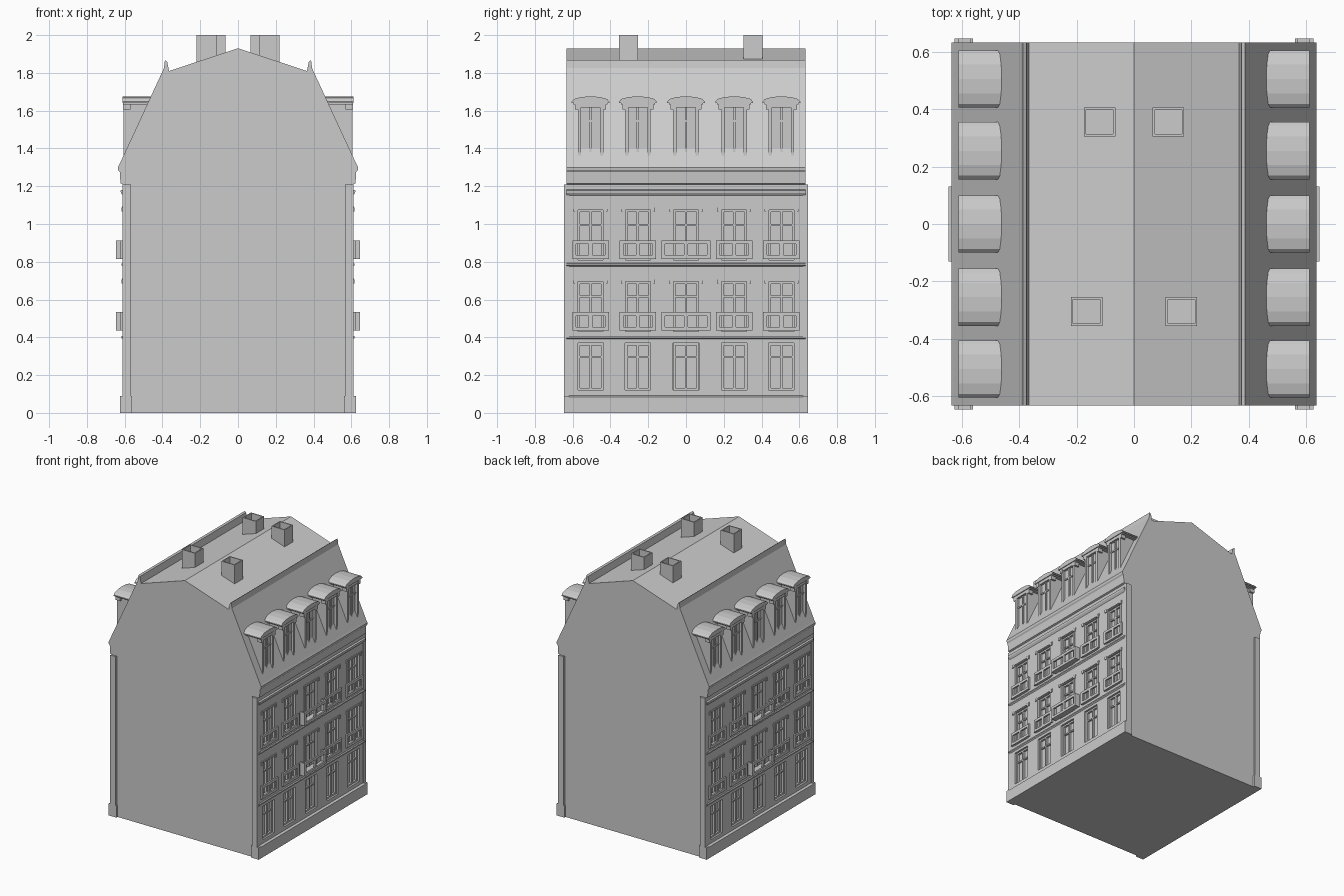
import bpy, bmesh, math

cube = bpy.data.objects.get("Cube")
if cube:
    bpy.data.objects.remove(cube, do_unlink=True)

stone = bpy.data.materials.new("pale_grey_stone")
stone.use_nodes = True
grey = (0.6, 0.6, 0.6, 1)
stone.diffuse_color = grey
stone.node_tree.nodes["Principled BSDF"].inputs["Base Color"].default_value = grey

SIDES = (1, -1)
BAYS = [-0.505, -0.255, 0, 0.255, 0.505]
FLOORS = [0.40, 0.78]


def finish(name, bm):
    bmesh.ops.recalc_face_normals(bm, faces=bm.faces)
    mesh = bpy.data.meshes.new(name)
    bm.to_mesh(mesh)
    bm.free()
    mesh.materials.append(stone)
    obj = bpy.data.objects.new(name, mesh)
    bpy.context.collection.objects.link(obj)
    return obj


def prism(bm, points, offset):
    """Extrude a closed outline along an offset."""
    face = bm.faces.new([bm.verts.new(p) for p in points])
    new = bmesh.ops.extrude_face_region(bm, geom=[face])["geom"]
    verts = [v for v in new if isinstance(v, bmesh.types.BMVert)]
    bmesh.ops.translate(bm, vec=offset, verts=verts)


def box(bm, s, x0, x1, y0, y1, z0, z1):
    """Box on side s of the building."""
    prism(bm, [(s * x0, y0, z0), (s * x0, y1, z0), (s * x0, y1, z1), (s * x0, y0, z1)],
          (s * (x1 - x0), 0, 0))


def frame(bm, s, x0, x1, y, w, z0, z1, t):
    """Rectangular frame of outer half-width w and bar thickness t."""
    box(bm, s, x0, x1, y - w, y + w, z0, z0 + t)
    box(bm, s, x0, x1, y - w, y + w, z1 - t, z1)
    for side in SIDES:
        a, b = sorted((y + side * w, y + side * (w - t)))
        box(bm, s, x0, x1, a, b, z0 + t, z1 - t)


# Main body: one profile with plinth, string courses, eaves, mansard and lip
half = [(0.625, 0), (0.625, 0.085), (0.609, 0.092)]
for z in (0.40, 0.785):
    half += [(0.609, z - 0.01), (0.618, z - 0.003), (0.618, z + 0.006), (0.609, z + 0.008)]
half += [(0.609, 1.15), (0.62, 1.165), (0.622, 1.178), (0.61, 1.182), (0.61, 1.21),
         (0.622, 1.215), (0.626, 1.275), (0.634, 1.285), (0.636, 1.30), (0.628, 1.315),
         (0.392, 1.825), (0.387, 1.868), (0.375, 1.86), (0.365, 1.81)]
outline = half + [(0, 1.93)] + [(-x, z) for x, z in reversed(half)]
bm = bmesh.new()
prism(bm, [(x, -0.632, z) for x, z in outline], (0, 1.264, 0))
body = finish("building_body", bm)

# Window recesses cut into both long walls
bm = bmesh.new()
for s in SIDES:
    for y in BAYS:
        box(bm, s, 0.58, 0.7, y - 0.068, y + 0.068, 0.12, 0.37)
        for z in FLOORS:
            box(bm, s, 0.58, 0.7, y - 0.066, y + 0.066, z + 0.03, z + 0.295)
cutter = finish("window_cutter", bm)
cutter.hide_render = True
cut = body.modifiers.new("window_recesses", 'BOOLEAN')
cut.object = cutter
cut.operation = 'DIFFERENCE'
cut.solver = 'EXACT'
bpy.context.view_layer.objects.active = body
bpy.ops.object.modifier_apply(modifier=cut.name)
bpy.data.objects.remove(cutter, do_unlink=True)

# Sashes and glazing bars
bm = bmesh.new()
for s in SIDES:
    for y in BAYS:
        for z0, z1 in [(0.12, 0.37)] + [(z + 0.03, z + 0.295) for z in FLOORS]:
            frame(bm, s, 0.575, 0.595, y, 0.067, z0, z1, 0.012)
            box(bm, s, 0.575, 0.595, y - 0.006, y + 0.006, z0 + 0.012, z1 - 0.012)
            bar = z0 + 0.68 * (z1 - z0)
            box(bm, s, 0.575, 0.592, y - 0.055, y + 0.055, bar, bar + 0.01)
finish("window_sashes", bm)

# Upper window surrounds with side consoles and a hood
bm = bmesh.new()
for s in SIDES:
    for y in BAYS:
        for z in FLOORS:
            box(bm, s, 0.6, 0.614, y - 0.092, y + 0.092, z + 0.30, z + 0.312)
            for k in SIDES:
                a, b = sorted((y + k * 0.066, y + k * 0.082))
                box(bm, s, 0.6, 0.612, a, b, z + 0.03, z + 0.30)
                a, b = sorted((y + k * 0.07, y + k * 0.09))
                box(bm, s, 0.6, 0.617, a, b, z + 0.285, z + 0.307)
finish("window_surrounds", bm)

# Shallow balconies on the outer bays, a deep one in the middle
bm = bmesh.new()
for s in SIDES:
    for y in BAYS:
        for z in FLOORS:
            deep = y == 0
            w, x = (0.13, 0.647) if deep else (0.097, 0.622)
            z0, z1 = z + 0.035, z + 0.133
            frame(bm, s, x - 0.012, x, y, w, z0, z1, 0.02)
            box(bm, s, x - 0.012, x, y - 0.01, y + 0.01, z0 + 0.02, z1 - 0.02)
            box(bm, s, 0.59, x - 0.012, y - w, y + w, z0, z0 + 0.015)
            if deep:
                for k in SIDES:
                    a, b = sorted((k * w, k * (w - 0.012)))
                    box(bm, s, 0.6, x - 0.012, a, b, z0 + 0.015, z1)
finish("balconies", bm)

# Corner pilasters on the end walls
bm = bmesh.new()
for s in SIDES:
    for k in SIDES:
        a, b = sorted((k * 0.62, k * 0.646))
        box(bm, s, 0.567, 0.612, a, b, 0.09, 1.21)
        box(bm, s, 0.56, 0.625, a, b, 0, 0.09)
finish("corner_pilasters", bm)

# Dormers: cheeks, recessed window and sill
bm = bmesh.new()
for s in SIDES:
    for y in BAYS:
        box(bm, s, 0.44, 0.588, y - 0.068, y + 0.068, 1.34, 1.635)
        frame(bm, s, 0.588, 0.606, y, 0.068, 1.335, 1.635, 0.018)
        box(bm, s, 0.588, 0.597, y - 0.006, y + 0.006, 1.353, 1.617)
        box(bm, s, 0.588, 0.595, y - 0.05, y + 0.05, 1.54, 1.55)
        for k in SIDES:
            a, b = sorted((y + k * 0.06, y + k * 0.082))
            box(bm, s, 0.57, 0.608, a, b, 1.605, 1.637)
finish("dormers", bm)

# Segmental dormer roofs on a moulding
bm = bmesh.new()
for s in SIDES:
    for y in BAYS:
        box(bm, s, 0.44, 0.606, y - 0.09, y + 0.09, 1.632, 1.642)
        arc = [(y + 0.1 * math.cos(t), 1.648 + 0.028 * math.sin(t))
               for t in (math.pi * i / 6 for i in range(7))]
        arc = [(y - 0.1, 1.64)] + [(y + 0.1, 1.64)] + arc
        prism(bm, [(s * 0.43, a, z) for a, z in arc], (s * 0.182, 0, 0))
finish("dormer_roofs", bm)

# Hollow chimneys
bm = bmesh.new()
for s in SIDES:
    for x, y in ((0.165, -0.305), (0.12, 0.355)):
        r, t = 0.055, 0.008
        box(bm, s, x - r, x + r, y - 0.05, y + 0.05, 1.84, 1.92)
        for k in SIDES:
            a, b = sorted((x + k * r, x + k * (r - t)))
            box(bm, s, a, b, y - 0.05, y + 0.05, 1.92, 2)
            a, b = sorted((y + k * 0.05, y + k * (0.05 - t)))
            box(bm, s, x - r + t, x + r - t, a, b, 1.92, 2)
finish("chimneys", bm)
